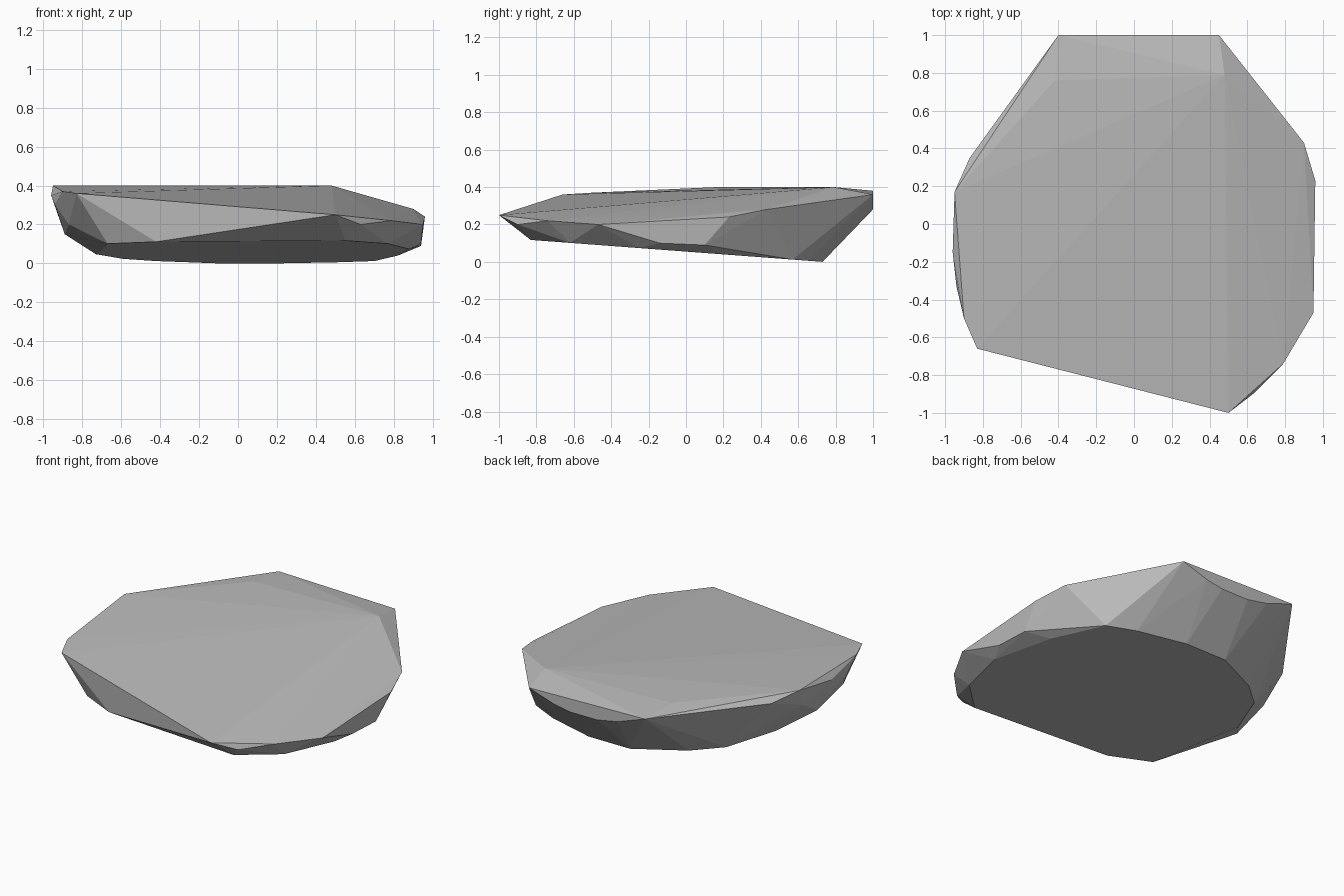
import bpy
import bmesh

# Remove only the default object
default_object = bpy.data.objects.get("Cube")
if default_object:
    bpy.data.objects.remove(default_object, do_unlink=True)


def make_material(name, colour):
    material = bpy.data.materials.new(name)
    material.use_nodes = True
    material.diffuse_color = colour
    shader = next(node for node in material.node_tree.nodes
                  if node.type == "BSDF_PRINCIPLED")
    shader.inputs["Base Color"].default_value = colour
    return material


def base_height(y):
    # The broad underside slopes gently down toward the back
    return max(0, 0.055 - 0.075 * y)


def make_stone(name, corners, material):
    # Wrap the corner points in flat chipped facets
    builder = bmesh.new()
    for corner in corners:
        builder.verts.new(corner)
    hull = bmesh.ops.convex_hull(builder, input=builder.verts[:])
    loose = {item for item in hull["geom_interior"] + hull["geom_unused"]
             if isinstance(item, bmesh.types.BMVert)}
    bmesh.ops.delete(builder, geom=list(loose), context="VERTS")
    bmesh.ops.recalc_face_normals(builder, faces=builder.faces[:])
    mesh = bpy.data.meshes.new(name)
    builder.to_mesh(mesh)
    builder.free()
    mesh.materials.append(material)
    stone = bpy.data.objects.new(name, mesh)
    bpy.context.scene.collection.objects.link(stone)
    return stone


# Outline of the flat underside
base_outline = [
    (.7, .57), (.52, .65), (.2, .73), (-.1, .73), (-.42, .57),
    (-.59, .42), (-.73, .1), (-.67, -.62), (-.42, -.75),
    (.55, -.83), (.77, -.62), (.88, -.25), (.82, .2),
]
base = [(x, y, base_height(y)) for x, y in base_outline]

# Upper rim and crown
rim = [
    (-.4, 1, .38), (.45, 1, .36), (.9, .43, .28), (.96, .23, .24),
    (.95, -.47, .2), (.79, -.74, .22), (.5, -1, .25),
    (-.83, -.66, .36), (-.9, -.5, .37), (-.96, -.15, .35),
    (-.95, .17, .4), (-.87, .35, .36),
]
crown = [(-.42, .76, .4), (.48, .79, .4)]

# Curved lower edge of the upright back facet
back_edge = [(x, 1, .275 + .55 * (x - .05) ** 2)
             for x in (-.2, -.05, .15, .27)]

# Chipped corners around the sides
side_chips = [
    (.94, .1, .09), (.94, -.14, .1), (.63, -.9, .2), (.56, -.86, .15),
    (-.94, -.33, .3), (-.89, -.1, .15), (-.93, .1, .27),
    (-.87, -.4, .2), (-.77, -.57, .2),
]

grey_stone = make_material("grey stone", (.5, .5, .5, 1))
make_stone("stone_slab", base + rim + crown + back_edge + side_chips, grey_stone)
